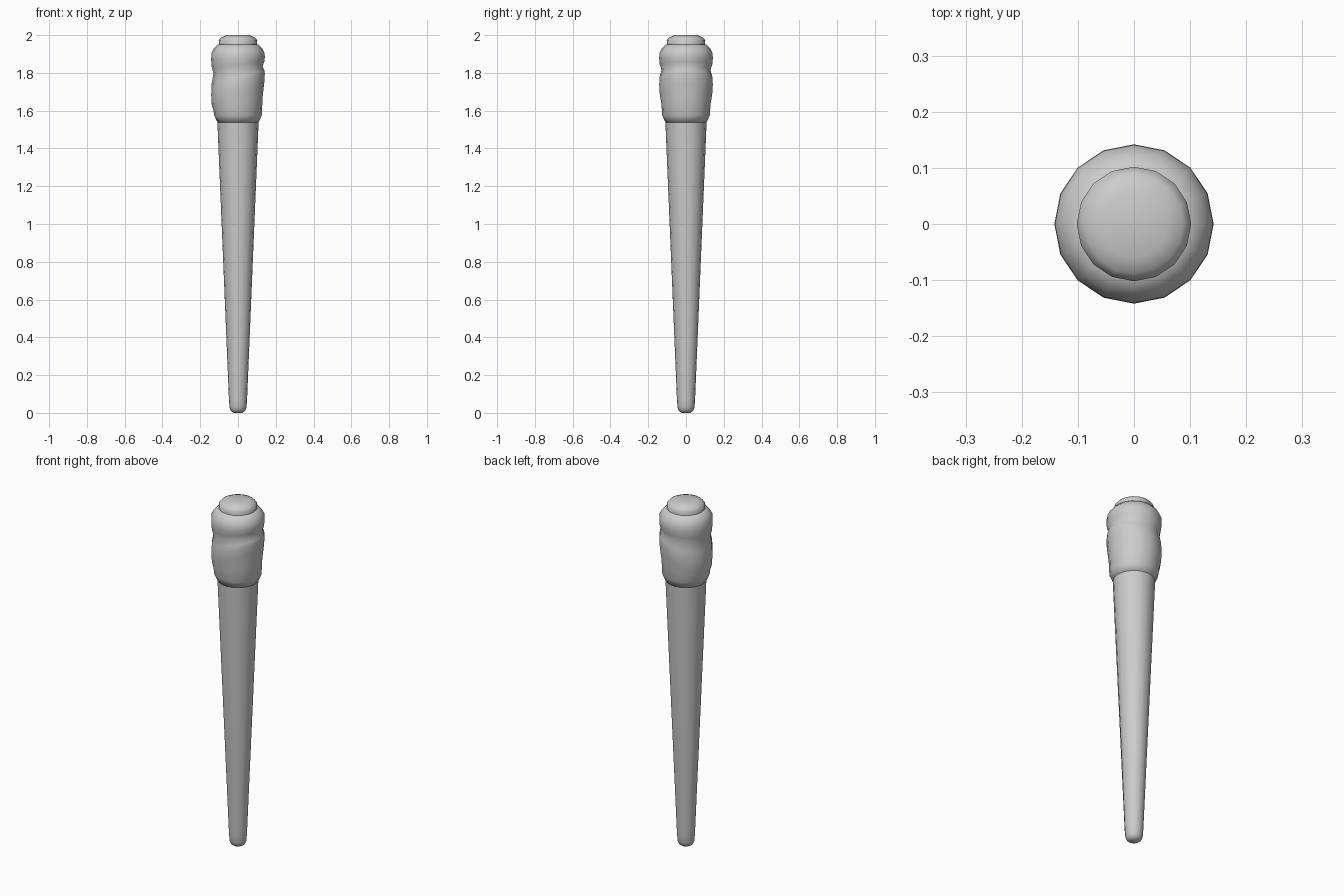
import bpy, bmesh, math

cube = bpy.data.objects.get("Cube")
if cube:
    bpy.data.objects.remove(cube, do_unlink=True)

SIDES = 16
grey = bpy.data.materials.new("plain grey")
grey.use_nodes = True
GREY = (0.6, 0.6, 0.6, 1)
grey.diffuse_color = GREY
grey.node_tree.nodes["Principled BSDF"].inputs["Base Color"].default_value = GREY


def lathe(name, rings):
    """Skin rings of (radius, height, sideways tilt) and cap both ends."""
    bm = bmesh.new()
    loops = []
    for r, z, tilt in rings:
        loop = []
        for i in range(SIDES):
            a = math.tau * i / SIDES
            x = r * math.cos(a)
            loop.append(bm.verts.new((x, r * math.sin(a), z + tilt * x)))
        loops.append(loop)
    for low, high in zip(loops, loops[1:]):
        for i in range(SIDES):
            j = (i + 1) % SIDES
            bm.faces.new((low[i], low[j], high[j], high[i]))
    bm.faces.new(loops[0][::-1])
    bm.faces.new(loops[-1])
    mesh = bpy.data.meshes.new(name)
    bm.to_mesh(mesh)
    bm.free()
    mesh.materials.append(grey)
    obj = bpy.data.objects.new(name, mesh)
    bpy.context.collection.objects.link(obj)
    bpy.ops.object.select_all(action="DESELECT")
    obj.select_set(True)
    bpy.context.view_layer.objects.active = obj
    bpy.ops.object.shade_smooth_by_angle(angle=math.radians(70))
    return obj


# Tapered shaft with a rounded tip
lathe("shaft", [(0.022, 0, 0), (0.038, 0.011, 0), (0.045, 0.03, 0),
                (0.048, 0.07, 0), (0.11, 1.56, 0)])

# Sleeve with slanted wrapped folds
lathe("wrapped_head", [
    (0.108, 1.535, 0), (0.126, 1.575, 0), (0.130, 1.635, 0.25),
    (0.139, 1.69, 0.42), (0.142, 1.74, 0.4), (0.139, 1.78, 0.25),
    (0.130, 1.815, 0.14), (0.139, 1.845, 0.1), (0.142, 1.875, 0.05),
    (0.141, 1.905, 0), (0.128, 1.93, 0), (0.108, 1.95, 0), (0.09, 1.953, 0)])

# Rounded end cap
lathe("end_cap", [(0.1, 1.94, 0), (0.102, 1.973, 0),
                  (0.088, 1.988, 0), (0.06, 2.0, 0)])
